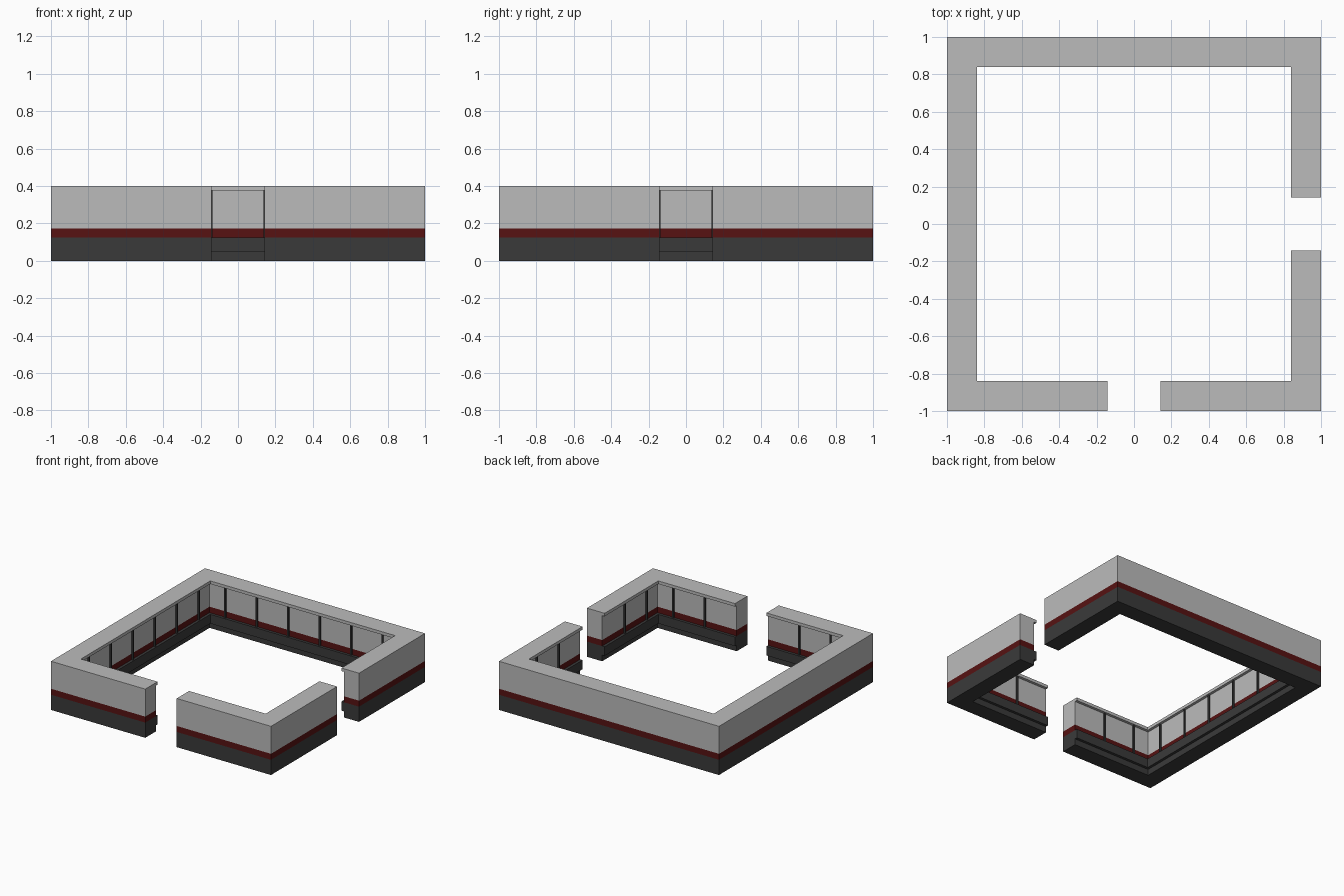
import bpy, bmesh
from mathutils import Vector

if "Cube" in bpy.data.objects:
    bpy.data.objects.remove(bpy.data.objects["Cube"])


def material(name, rgb):
    m = bpy.data.materials.new(name)
    m.diffuse_color = (*rgb, 1)
    m.use_nodes = True
    m.node_tree.nodes["Principled BSDF"].inputs["Base Color"].default_value = m.diffuse_color
    return m


LIGHT = material("light grey", (0.50, 0.50, 0.50))
DARK = material("dark grey", (0.042, 0.042, 0.042))
RED = material("dark red", (0.095, 0.006, 0.006))

TILE = 2 / 7          # wall module; the openings are one module wide
GAP = TILE / 2
PANEL = 0.138         # depth of the recessed inner panels
FULL = 0.16           # depth of the ledge and the top cap

# Cross-section from floor up: (height, depth of inner face)
LEVELS = [(0, PANEL), (0.05, PANEL), (0.05, FULL), (0.125, FULL), (0.125, PANEL),
          (0.174, PANEL), (0.375, PANEL), (0.375, FULL), (0.40, FULL)]


def finish(bm, name, mats):
    bmesh.ops.remove_doubles(bm, verts=bm.verts[:], dist=1e-5)
    bmesh.ops.recalc_face_normals(bm, faces=bm.faces[:])
    me = bpy.data.meshes.new(name)
    bm.to_mesh(me)
    bm.free()
    for m in mats:
        me.materials.append(m)
    ob = bpy.data.objects.new(name, me)
    bpy.context.collection.objects.link(ob)
    return ob


def wall_run(name, path):
    """Sweep the wall cross-section along the outer path, mitred at corners."""
    bm = bmesh.new()

    def inset(c, d):
        return c * (1 - d) if abs(c) == 1 else c

    outer = [[bm.verts.new((x, y, z)) for z, d in LEVELS] for x, y in path]
    inner = [[bm.verts.new((inset(x, d), inset(y, d), z)) for z, d in LEVELS] for x, y in path]
    n, last = len(LEVELS), len(path) - 1
    for j in range(n - 1):
        (z0, d0), (z1, d1) = LEVELS[j], LEVELS[j + 1]
        mid = (z0 + z1) / 2
        mi = 1 if mid <= 0.125 else 2 if mid < 0.174 else 0
        quads = []
        for i in range(last):
            quads.append((inner[i][j], inner[i + 1][j], inner[i + 1][j + 1], inner[i][j + 1]))
            if z1 > z0:
                quads.append((outer[i][j], outer[i + 1][j], outer[i + 1][j + 1], outer[i][j + 1]))
        if z1 > z0:      # closed ends at the openings
            for e in (0, last):
                quads.append((outer[e][j], inner[e][j], inner[e][j + 1], outer[e][j + 1]))
        for q in quads:
            bm.faces.new(q).material_index = mi
    for j, mi in ((0, 1), (n - 1, 0)):   # underside and top
        for i in range(last):
            bm.faces.new((outer[i][j], outer[i + 1][j], inner[i + 1][j], inner[i][j])).material_index = mi
    return finish(bm, name, (LIGHT, DARK, RED))


# Two wall runs, separated by the front and right openings
wall_run("long_wall", [(-GAP, -1), (-1, -1), (-1, 1), (1, 1), (1, GAP)])
wall_run("corner_wall", [(1, -GAP), (1, -1), (GAP, -1)])


# Dark upright strips between the inner panels
def strips(name, side, steps):
    bm = bmesh.new()
    axis, sign = side
    for k in steps:
        pos, size = [0, 0, 0.25], [0.014, 0.014, 0.25]
        pos[axis] = sign * (1 - PANEL - 0.005)
        pos[1 - axis] = k * TILE
        geo = bmesh.ops.create_cube(bm, size=1)["verts"]
        for v in geo:
            v.co = Vector([v.co[a] * size[a] + pos[a] for a in range(3)])
    finish(bm, name, (DARK,))


ALL = (-2.5, -1.5, -0.5, 0.5, 1.5, 2.5)
OPEN = (-2.5, -1.5, 1.5, 2.5)
strips("back_panel_strips", (1, 1), ALL)
strips("left_panel_strips", (0, -1), ALL)
strips("front_panel_strips", (1, -1), OPEN)
strips("right_panel_strips", (0, 1), OPEN)
